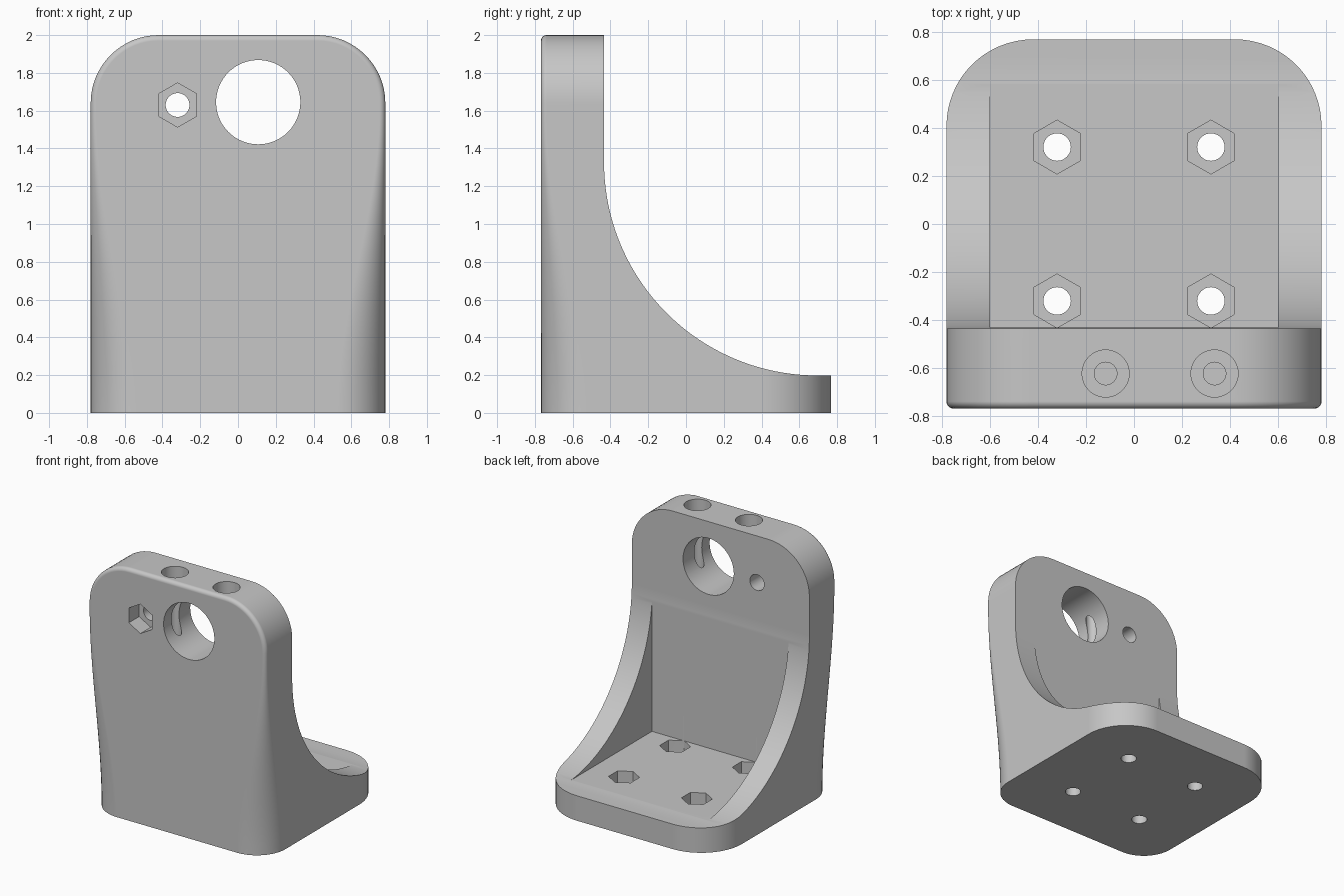
import bpy, bmesh
from math import sin, cos, pi, sqrt
from mathutils import Matrix, Vector

cube = bpy.data.objects.get("Cube")
if cube:
    bpy.data.objects.remove(cube, do_unlink=True)

HALF_W, HALF_D, HEIGHT, CORNER = 0.78, 0.768, 2.0, 0.36
WALL_BACK, BASE_TOP = -0.434, 0.198

grey = bpy.data.materials.new("plain_grey")
grey.use_nodes = True
grey.diffuse_color = (0.57, 0.57, 0.57, 1)
grey.node_tree.nodes["Principled BSDF"].inputs["Base Color"].default_value = grey.diffuse_color


def make_object(name, bm):
    bmesh.ops.recalc_face_normals(bm, faces=bm.faces)
    mesh = bpy.data.meshes.new(name)
    bm.to_mesh(mesh)
    bm.free()
    obj = bpy.data.objects.new(name, mesh)
    bpy.context.collection.objects.link(obj)
    mesh.materials.append(grey)
    return obj


def front_radius(z):
    """Front edge rounding: small at the top, swelling towards the foot."""
    t = min(1, max(0, (1.6 - z) / 1.6))
    return 0.03 + 0.22 * t * t * (3 - 2 * t)


def half_outline(theta, back):
    """Right half of one ring, from the foot up over the rounded top corner."""
    a = pi / 2 * back
    y_back = HALF_D - CORNER + CORNER * sin(a)
    back_inset = CORNER * (1 - cos(a))
    z_low = HEIGHT - CORNER
    pts = []
    for i in range(20):
        z = z_low * i / 20
        r = front_radius(z)
        y = y_back if theta is None else -HALF_D + r * (1 - cos(theta))
        inset = back_inset if theta is None else r * (1 - sin(theta))
        pts.append(Vector((HALF_W - inset, y, z)))
    r = front_radius(HEIGHT)
    y = y_back if theta is None else -HALF_D + r * (1 - cos(theta))
    arc_r = CORNER if theta is None else CORNER - r * (1 - sin(theta))
    shift = back_inset if theta is None else 0
    for i in range(17):
        b = pi / 2 * i / 16
        pts.append(Vector((HALF_W - CORNER - shift + arc_r * cos(b), y, z_low + arc_r * sin(b))))
    return pts


# Solid block: rings lofted from front to back
bm = bmesh.new()
stations = [(pi / 2 * i / 10, 0) for i in range(11)] + [(None, i / 16) for i in range(17)]
rings = []
for theta, back in stations:
    right = half_outline(theta, back)
    left = [Vector((-p.x, p.y, p.z)) for p in reversed(right)]
    pts = right + left
    rings.append([bm.verts.new(p) for p in pts])
for ra, rb in zip(rings, rings[1:]):
    n = len(ra)
    for i in range(n):
        j = (i + 1) % n
        bm.faces.new((ra[i], ra[j], rb[j], rb[i]))
bm.faces.new(rings[0])
bm.faces.new(rings[-1])
bmesh.ops.remove_doubles(bm, verts=bm.verts, dist=1e-5)
bracket = make_object("bracket", bm)


def cut(bm):
    """Subtract a cutter from the bracket, then drop the cutter."""
    cutter = make_object("cutter", bm)
    cutter.hide_render = True
    mod = bracket.modifiers.new("cut", "BOOLEAN")
    mod.operation = "DIFFERENCE"
    mod.solver = "EXACT"
    mod.object = cutter
    bpy.ops.object.modifier_apply(modifier=mod.name)
    bpy.data.objects.remove(cutter, do_unlink=True)


def drill(x, y, z, radius, depth, axis, sides=48):
    """Cut a prism centred on the point, running along Y or Z."""
    bm = bmesh.new()
    m = Matrix.Translation((x, y, z))
    if axis == "Y":
        m = m @ Matrix.Rotation(pi / 2, 4, "X")
    bmesh.ops.create_cone(bm, cap_ends=True, segments=sides, radius1=radius,
                          radius2=radius, depth=depth, matrix=m)
    cut(bm)


bpy.ops.object.select_all(action="DESELECT")
bracket.select_set(True)
bpy.context.view_layer.objects.active = bracket

# Concave sweep that shapes the side gussets
R = 1.13
cy, cz = WALL_BACK + R, BASE_TOP + R
profile = [(WALL_BACK, 2.3)]
profile += [(cy - R * cos(pi / 2 * i / 48), cz - R * sin(pi / 2 * i / 48)) for i in range(49)]
profile += [(1, BASE_TOP), (1, 2.3)]
bm = bmesh.new()
face = bm.faces.new([bm.verts.new((-1, y, z)) for y, z in profile])
swept = bmesh.ops.extrude_face_region(bm, geom=[face])
moved = [v for v in swept["geom"] if isinstance(v, bmesh.types.BMVert)]
bmesh.ops.translate(bm, verts=moved, vec=(2, 0, 0))
cut(bm)

# Pocket between the gussets
bm = bmesh.new()
bmesh.ops.create_cube(bm, size=1, matrix=Matrix.Translation((0, 0.287, 1.254))
                      @ Matrix.Diagonal((1.2, 1.434, 2.1, 1)))
cut(bm)

# Large bore and small bolt hole with its nut recess in the wall
drill(0.107, -0.6, 1.645, 0.223, 1, "Y", 96)
drill(-0.32, -0.6, 1.63, 0.063, 1, "Y")
drill(-0.32, -HALF_D, 1.63, 0.117, 0.26, "Y", 6)

# Base bolt holes with nut recesses
for x in (-0.32, 0.32):
    for y in (-0.32, 0.32):
        drill(x, y, 0.1, 0.057, 0.6, "Z")
        drill(x, y, 0.25, 0.112, 0.3, "Z", 6)

# Counterbored clamp holes from the top edge
for x in (-0.118, 0.335):
    drill(x, -0.622, 1.9, 0.047, 1.0, "Z")
    drill(x, -0.622, 2.0, 0.098, 0.3, "Z")

bpy.ops.object.shade_smooth_by_angle(angle=pi / 6)
weighted = bracket.modifiers.new("even_shading", "WEIGHTED_NORMAL")
weighted.keep_sharp = True
